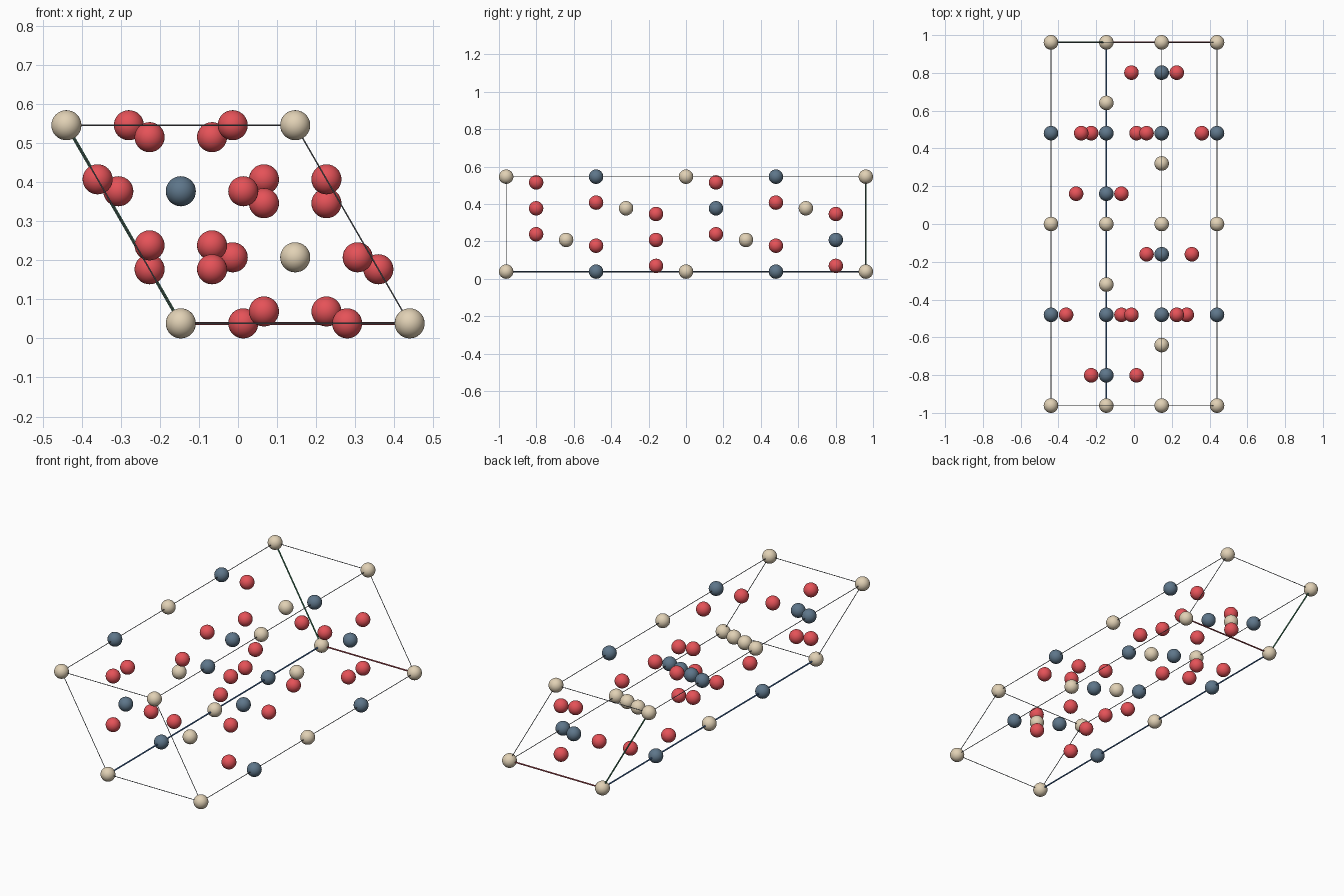
import bpy, math
from mathutils import Vector

if "Cube" in bpy.data.objects:
    bpy.data.objects.remove(bpy.data.objects["Cube"])

R = 0.0385              # ball radius
A = 0.586               # side of the rhombic cell
L = 2 - 2 * R           # cell length
BOND = 0.16             # distance from a blue ball to its red neighbours

a = Vector((A, 0, 0))
b = Vector((-A / 2, 0, A * math.sqrt(3) / 2))
c = Vector((0, -L, 0))
origin = Vector((-A / 4, L / 2, R))


def material(name, rgb):
    m = bpy.data.materials.new(name)
    lin = [((v / 255 + 0.055) / 1.055) ** 2.4 for v in rgb]
    m.diffuse_color = (*lin, 1)
    m.use_nodes = True
    m.node_tree.nodes["Principled BSDF"].inputs["Base Color"].default_value = m.diffuse_color
    return m


TAN = material("tan", (225, 209, 181))
BLUE = material("slate_blue", (94, 118, 138))
RED = material("red", (229, 82, 88))
GREY = material("mid_grey", (115, 121, 126))
AXIS_RED = material("axis_red", (178, 78, 86))
AXIS_GREEN = material("axis_green", (74, 140, 106))
AXIS_BLUE = material("axis_blue", (72, 118, 176))


def make_ball_mesh(name, mat):
    bpy.ops.mesh.primitive_uv_sphere_add(segments=32, ring_count=16, radius=R)
    ob = bpy.context.object
    bpy.ops.object.shade_smooth()
    me = ob.data
    me.name = name
    me.materials.append(mat)
    bpy.data.objects.remove(ob)
    return me


def ball(name, mesh, pos):
    ob = bpy.data.objects.new(name, mesh)
    ob.location = pos
    bpy.context.collection.objects.link(ob)


def rod(name, p, q, radius, mat):
    d = q - p
    bpy.ops.mesh.primitive_cylinder_add(vertices=12, radius=radius, depth=d.length,
                                        location=(p + q) / 2)
    ob = bpy.context.object
    ob.name = name
    ob.rotation_euler = d.to_track_quat('Z', 'Y').to_euler()
    ob.data.materials.append(mat)
    bpy.ops.object.shade_smooth_by_angle()


def inside(p):
    """True when p is within the rhombus, edges included."""
    r = p - origin
    v = r.z / b.z
    u = (r.x - v * b.x) / A
    return -0.01 < u < 1.01 and -0.01 < v < 1.01


# Stacking sites as fractions of the two short cell edges
SITES = {"A": (0, 0), "B": (1 / 3, 2 / 3), "C": (2 / 3, 1 / 3)}


def layer(site, t):
    """All lattice points of one stacking site at fraction t of the length."""
    u, v = SITES[site]
    return [origin + a * (u + i) + b * (v + j) + c * t
            for i in (-1, 0, 1) for j in (-1, 0, 1)]


tan_mesh = make_ball_mesh("tan_ball", TAN)
blue_mesh = make_ball_mesh("blue_ball", BLUE)
red_mesh = make_ball_mesh("red_ball", RED)

# Tan layers
for k, site in enumerate("ABCABCA"):
    for p in filter(inside, layer(site, k / 6)):
        ball("tan_ball", tan_mesh, p)

# Blue layers, each blue ball ringed by a triangle of red balls that flips every layer
for k, site in enumerate("CABCAB"):
    turn = math.pi if k % 2 == 0 else 0
    for p in layer(site, (2 * k + 1) / 12):
        if inside(p):
            ball("blue_ball", blue_mesh, p)
        for n in range(3):
            ang = turn + n * math.tau / 3
            q = p + Vector((math.cos(ang), 0, math.sin(ang))) * BOND
            if inside(q):
                ball("red_ball", red_mesh, q)

# Cell edges: three thicker coloured axes from the origin corner, the rest thin
axes = [("red_axis", a, b, c, AXIS_RED), ("green_axis", b, a, c, AXIS_GREEN),
        ("blue_axis", c, a, b, AXIS_BLUE)]
for name, d, e, f, mat in axes:
    for i in (0, 1):
        for j in (0, 1):
            p = origin + e * i + f * j
            if i + j == 0:
                rod(name, p, p + d, 0.004, mat)
            else:
                rod("cell_edge", p, p + d, 0.0018, GREY)
